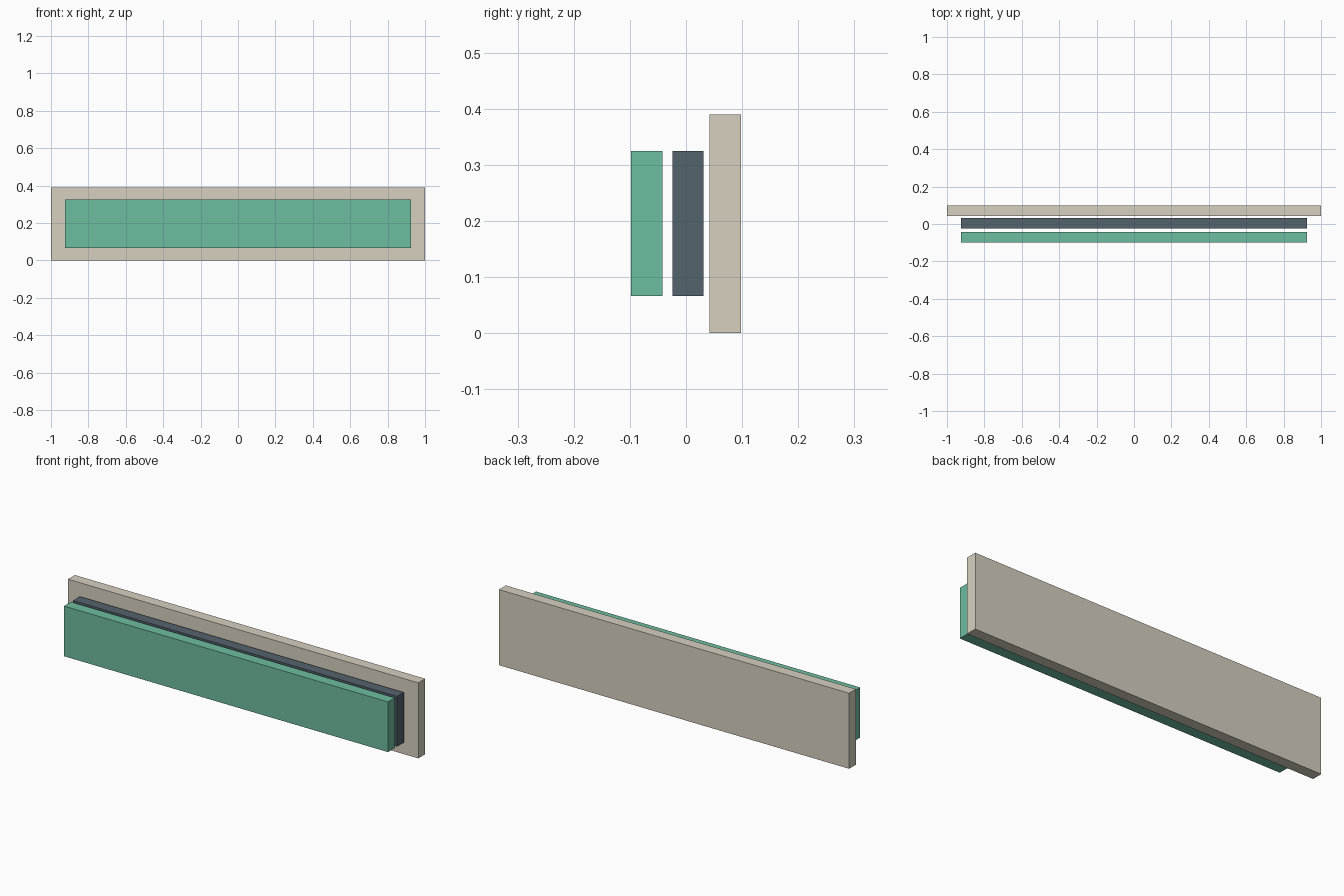
import bpy

if "Cube" in bpy.data.objects:
    bpy.data.objects.remove(bpy.data.objects["Cube"])


def panel(name, width, y0, y1, z0, z1, color):
    bpy.ops.mesh.primitive_cube_add(size=1, location=(0, (y0 + y1) / 2, (z0 + z1) / 2))
    obj = bpy.context.object
    obj.name = name
    obj.scale = (width, y1 - y0, z1 - z0)
    bpy.ops.object.transform_apply(location=False, rotation=False, scale=True)
    mat = bpy.data.materials.new(name + "_color")
    mat.diffuse_color = (*color, 1)
    mat.use_nodes = True
    mat.node_tree.nodes["Principled BSDF"].inputs["Base Color"].default_value = mat.diffuse_color
    obj.data.materials.append(mat)
    return obj


# Large backing board
panel("back_board", 2.0, 0.042, 0.098, 0.0, 0.39, (0.67, 0.63, 0.52))
# Dark middle layer
panel("middle_panel", 1.85, -0.024, 0.031, 0.066, 0.325, (0.09, 0.125, 0.155))
# Green front layer
panel("front_panel", 1.85, -0.098, -0.042, 0.066, 0.325, (0.155, 0.51, 0.35))
